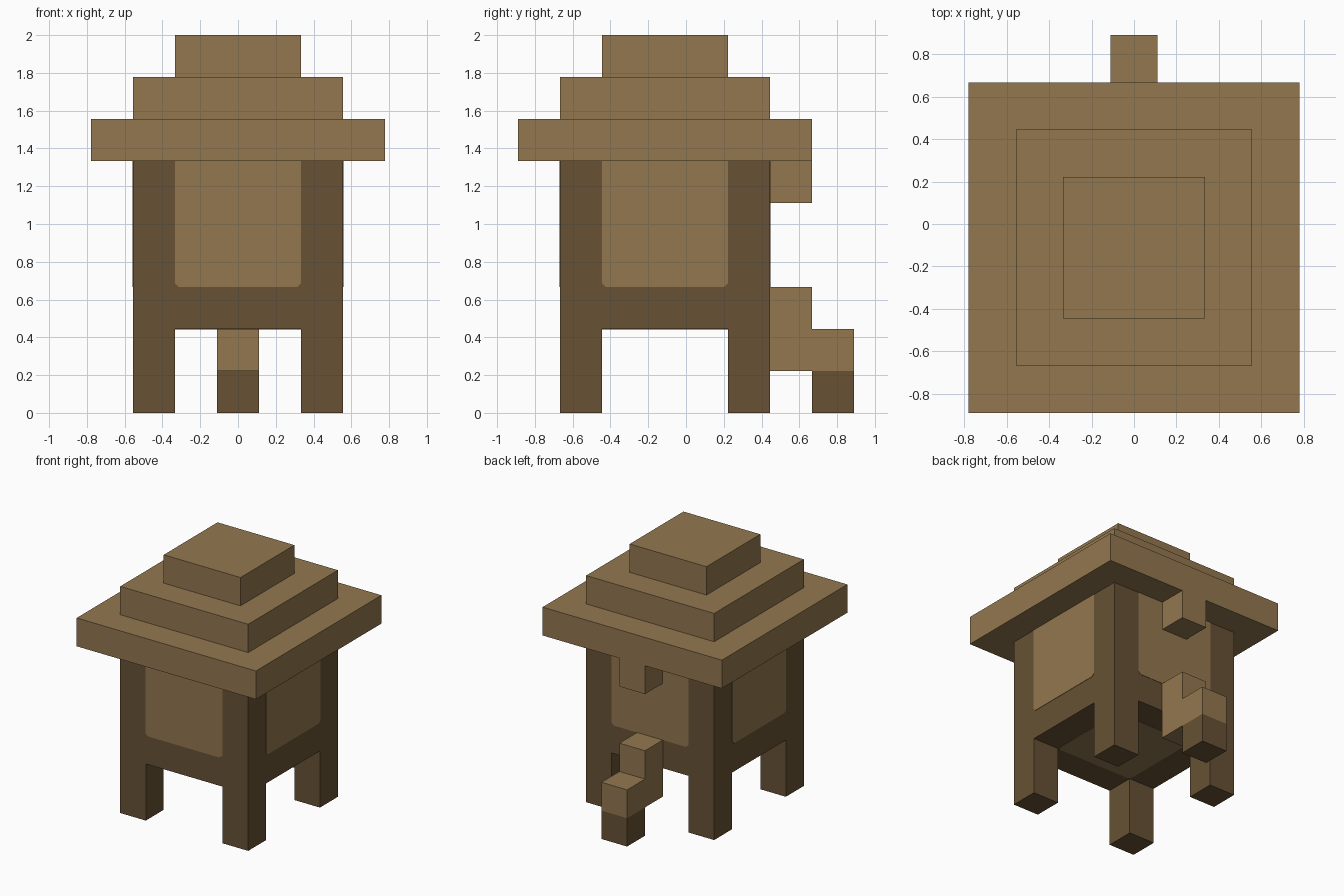
import bpy
import bmesh
from mathutils import Matrix, Vector
from math import pi

cube = bpy.data.objects.get("Cube")
if cube:
    bpy.data.objects.remove(cube, do_unlink=True)

U = 2 / 9          # block size; the model is nine blocks tall
CY = -U / 2        # centre of the house in y


def material(name, rgb):
    m = bpy.data.materials.new(name)
    m.use_nodes = True
    m.diffuse_color = (*rgb, 1)
    m.node_tree.nodes["Principled BSDF"].inputs["Base Color"].default_value = (*rgb, 1)
    return m


LIGHT = material("light_wood", (0.29, 0.186, 0.079))
DARK = material("dark_wood", (0.136, 0.083, 0.035))


def finish(name, bm, mat):
    bmesh.ops.recalc_face_normals(bm, faces=bm.faces)
    mesh = bpy.data.meshes.new(name)
    bm.to_mesh(mesh)
    bm.free()
    mesh.materials.append(mat)
    ob = bpy.data.objects.new(name, mesh)
    bpy.context.collection.objects.link(ob)
    return ob


def box(name, centre, size, mat):
    """Box with centre and size given in blocks."""
    bm = bmesh.new()
    bmesh.ops.create_cube(bm, size=1)
    for v in bm.verts:
        v.co = Vector([(c + p * s) * U for c, p, s in zip(centre, v.co, size)])
    return finish(name, bm, mat)


def prism(name, outline, depth, matrix, mat):
    """Outline in the local xy plane, extruded along local z."""
    bm = bmesh.new()
    face = bm.faces.new([bm.verts.new((x, y, 0)) for x, y in outline])
    new = bmesh.ops.extrude_face_region(bm, geom=[face])["geom"]
    bmesh.ops.translate(bm, vec=(0, 0, depth),
                        verts=[g for g in new if isinstance(g, bmesh.types.BMVert)])
    bm.transform(matrix)
    return finish(name, bm, mat)


# Body and four corner legs
box("body", (0, -0.5, 4), (5, 5, 4), DARK)
for sx, side in ((-1, "right"), (1, "left")):
    for sy, end in ((-1, "front"), (1, "back")):
        box(f"{end}_{side}_leg", (sx * 2, -0.5 + sy * 2, 1), (1, 1, 2), DARK)

# Stepped roof
for name, width, z in (("roof_eave", 7, 6.5), ("roof_middle", 5, 7.5), ("roof_cap", 3, 8.5)):
    box(name, (0, -0.5, z), (width, width, 1), LIGHT)

# Light wall panels with clipped lower corners
w, h, c, t = 1.5 * U, 3 * U, 0.02, 0.003
wall_outline = [(-w, c), (c - w, 0), (w - c, 0), (w, c), (w, h), (-w, h)]
for i, side in enumerate(("front", "left", "back", "right")):
    place = (Matrix.Translation((0, CY, 3 * U)) @ Matrix.Rotation(i * pi / 2, 4, "Z")
             @ Matrix.Translation((0, -2.5 * U, 0)) @ Matrix.Rotation(pi / 2, 4, "X"))
    prism(f"{side}_wall_panel", wall_outline, t, place, LIGHT)

# Panel under the floor
d = w - c
floor_outline = [(-w, -d), (-d, -w), (d, -w), (w, -d), (w, d), (d, w), (-d, w), (-w, d)]
prism("floor_panel", floor_outline, -t, Matrix.Translation((0, CY, 2 * U)), LIGHT)

# Back spout: a stepped block with a dark tip, and a stub below the eave
box("spout_base", (0, 2.5, 2), (1, 1, 2), LIGHT)
box("spout_end", (0, 3.5, 1.5), (1, 1, 1), LIGHT)
box("spout_tip", (0, 3.5, 0.5), (1, 1, 1), DARK)
box("eave_stub", (0, 2.5, 5.5), (1, 1, 1), LIGHT)
